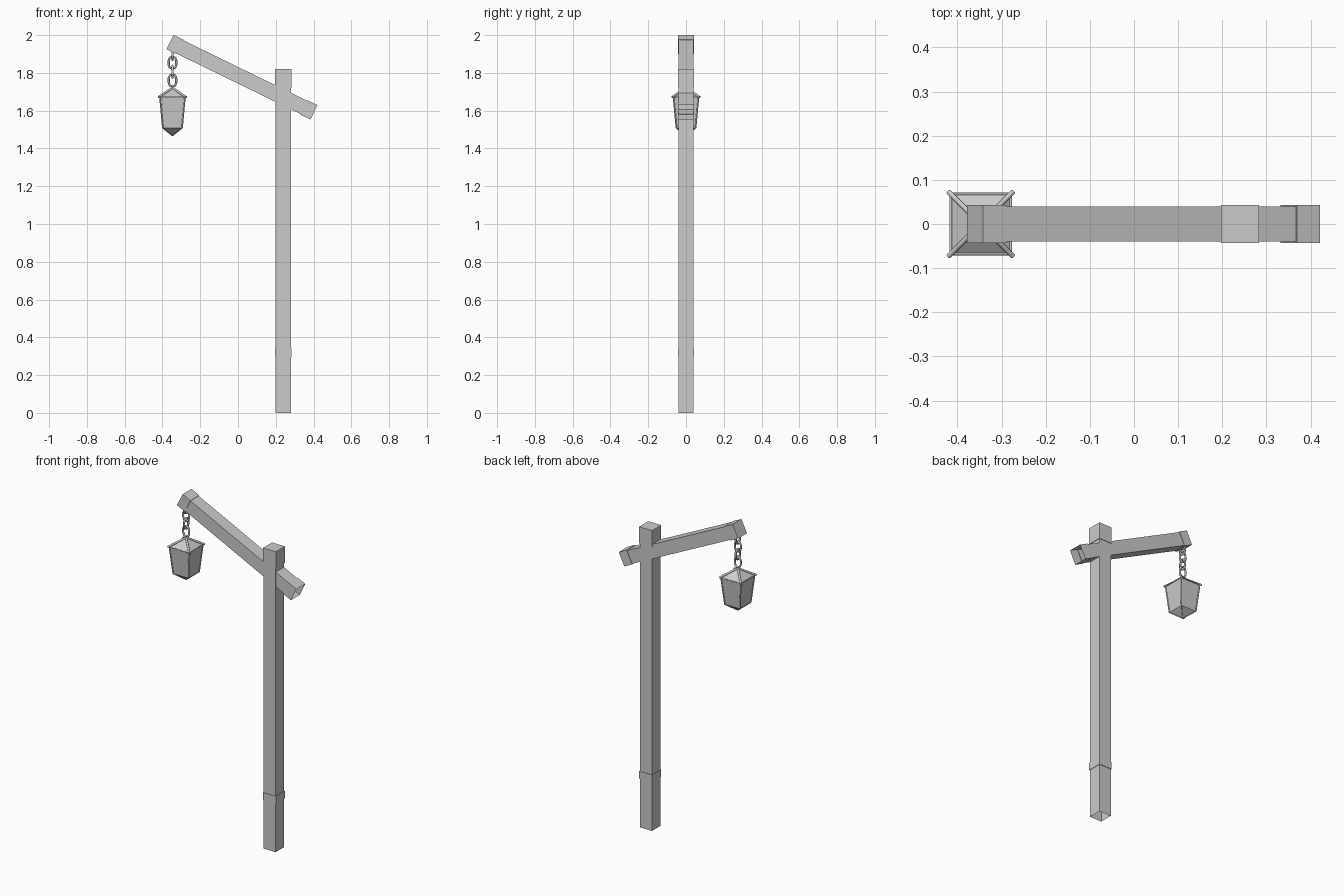
import bpy, bmesh
from math import radians, cos, sin, pi
from mathutils import Vector, Matrix

cube = bpy.data.objects.get("Cube")
if cube:
    bpy.data.objects.remove(cube, do_unlink=True)

# One plain grey for every part
grey = bpy.data.materials.new("plain_grey")
grey.use_nodes = True
GREY = (0.6, 0.6, 0.6, 1)
grey.diffuse_color = GREY
grey.node_tree.nodes["Principled BSDF"].inputs["Base Color"].default_value = GREY


def finish(bm, name, matrix=Matrix(), smooth=False):
    bmesh.ops.remove_doubles(bm, verts=bm.verts, dist=0.0001)
    bmesh.ops.recalc_face_normals(bm, faces=bm.faces)
    mesh = bpy.data.meshes.new(name)
    bm.to_mesh(mesh)
    bm.free()
    mesh.materials.append(grey)
    for p in mesh.polygons:
        p.use_smooth = smooth
    obj = bpy.data.objects.new(name, mesh)
    obj.matrix_world = matrix
    bpy.context.collection.objects.link(obj)
    return obj


def square_loft(name, sections, matrix, cap_start=False, cap_end=False):
    """Square tube along local z through (height, half width) sections."""
    bm = bmesh.new()
    rings = []
    for z, h in sections:
        rings.append([bm.verts.new((x * h, y * h, z))
                      for x, y in ((-1, -1), (1, -1), (1, 1), (-1, 1))])
    for a, b in zip(rings, rings[1:]):
        for i in range(4):
            j = (i + 1) % 4
            bm.faces.new((a[i], a[j], b[j], b[i]))
    if cap_start:
        bm.faces.new(rings[0][::-1])
    if cap_end:
        bm.faces.new(rings[-1])
    return finish(bm, name, matrix)


def add_rod(bm, a, b, radius, sides=8):
    a, b = Vector(a), Vector(b)
    d = b - a
    place = Matrix.Translation((a + b) / 2) @ d.to_track_quat('Z', 'Y').to_matrix().to_4x4()
    bmesh.ops.create_cone(bm, cap_ends=True, segments=sides, radius1=radius,
                          radius2=radius, depth=d.length, matrix=place)


# Upright post: collar near the foot, thicker head, open underneath
W, T = 0.0405, 0.0435
square_loft("post", [(0, W), (0.295, W), (0.295, T), (0.34, T), (0.34, W),
                     (1.72, W), (1.72, T), (1.82, T)],
            Matrix.Translation((0.24, 0, 0)), cap_end=True)

# Sloping beam with a thicker block at each end, open at the low end
high, low = Vector((-0.36, 0, 1.963)), Vector((0.402, 0, 1.591))
span = low - high
L = span.length
tilt = Matrix.Translation(high) @ Matrix.Rotation(pi / 2 + radians(26), 4, 'Y')
square_loft("beam", [(0, 0.0425), (0.058, 0.0425), (0.058, 0.0395),
                     (L - 0.058, 0.0395), (L - 0.058, 0.0425), (L, 0.0425)],
            tilt, cap_start=True)

# Chain: stadium shaped links turned alternately
LX = -0.347


def chain_link(name, z, turn):
    bm = bmesh.new()
    r, half, wire, sides = 0.02, 0.012, 0.006, 6
    rings = []
    for k in range(10):
        side = 1 if k < 5 else -1
        a = pi * (k - (0 if k < 5 else 1)) / 4
        out = Vector((cos(a), 0, sin(a)))
        mid = out * r + Vector((0, 0, side * half))
        rings.append([bm.verts.new(mid + out * wire * cos(t) + Vector((0, wire * sin(t), 0)))
                      for t in (2 * pi * s / sides for s in range(sides))])
    for k in range(10):
        a, b = rings[k], rings[(k + 1) % 10]
        for s in range(sides):
            n = (s + 1) % sides
            bm.faces.new((a[s], a[n], b[n], b[s]))
    finish(bm, name, Matrix.Translation((LX, 0, z)) @ Matrix.Rotation(turn, 4, 'Z'), True)


for i in range(4):
    chain_link("chain_link_%d" % (i + 1), 1.901 - 0.047 * i, pi / 2 if i % 2 == 0 else 0)

# Lantern: tapered body with pointed base and a pyramid roof
at_lantern = Matrix.Translation((LX, 0, 0))
BASE, EAVE, TIP, PEAK = 1.508, 1.672, 1.468, 1.72
square_loft("lantern_body", [(TIP, 0.001), (BASE, 0.051), (EAVE, 0.067)],
            at_lantern, cap_start=True)
square_loft("lantern_roof", [(EAVE - 0.002, 0.069), (PEAK, 0.002)],
            at_lantern, cap_start=True, cap_end=True)

# Lantern frame: rods along the roof hips, body corners, base and rims
bm = bmesh.new()
for sx, sy in ((-1, -1), (1, -1), (1, 1), (-1, 1)):
    def corner(h, z):
        return (sx * h, sy * h, z)

    def next_corner(h, z):
        return (-sy * h, sx * h, z)
    add_rod(bm, corner(0.073, EAVE), corner(0.002, PEAK), 0.006)
    add_rod(bm, corner(0.066, EAVE), corner(0.051, BASE), 0.004)
    add_rod(bm, corner(0.051, BASE), corner(0.001, TIP), 0.003)
    add_rod(bm, corner(0.068, EAVE), next_corner(0.068, EAVE), 0.003)
frame = finish(bm, "lantern_frame", at_lantern, True)
bpy.context.view_layer.objects.active = frame
frame.select_set(True)
bpy.ops.object.shade_smooth_by_angle(angle=radians(50))
